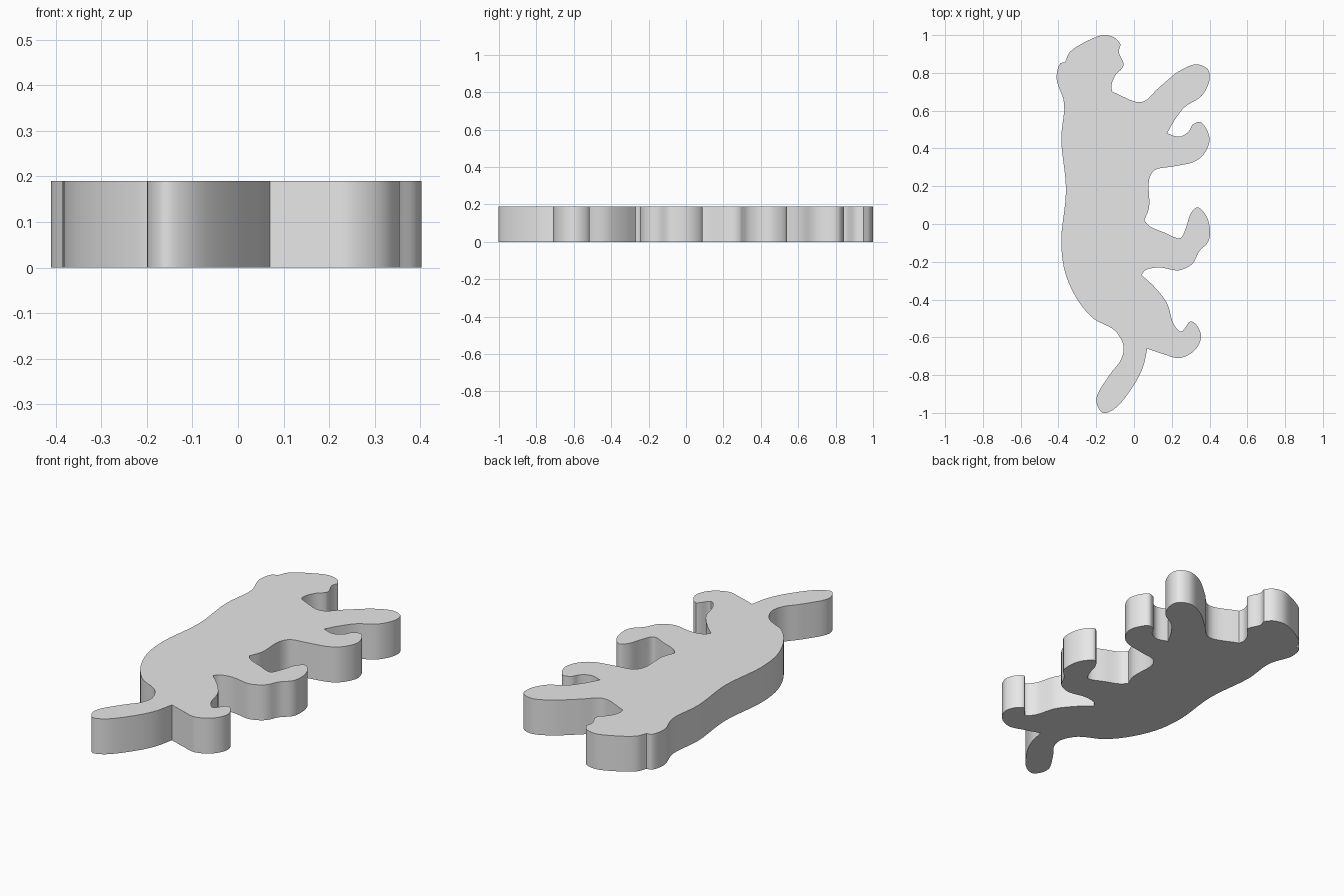
import bpy
import bmesh
import math
from mathutils import Vector

THICKNESS = 0.19
STEPS = 5

# Remove the default object
default_cube = bpy.data.objects.get("Cube")
if default_cube:
    bpy.data.objects.remove(default_cube, do_unlink=True)


# Outline stretches, clockwise from the nose; every stretch starts at a crease
face = [(-.07, .95), (-.08, .91), (-.055, .84), (-.1, .785), (-.12, .73)]
raised_paw = [(-.115, .7), (.04, .645), (.13, .72), (.24, .81), (.33, .845),
              (.39, .82), (.4, .765), (.36, .68), (.27, .62), (.215, .55)]
front_paw = [(.175, .48), (.24, .462), (.29, .49), (.31, .525), (.35, .54),
             (.385, .5), (.4, .44), (.37, .37), (.32, .33), (.21, .305),
             (.11, .285), (.08, .235), (.08, .09)]
middle_paw = [(.055, .02), (.08, -.01), (.16, -.045), (.245, -.075),
              (.275, -.02), (.3, .055), (.335, .088), (.375, .055),
              (.4, -.01), (.395, -.09), (.345, -.145), (.31, -.21),
              (.24, -.245), (.13, -.23), (.06, -.245)]
hind_paw = [(.04, -.27), (.105, -.33), (.175, -.42), (.21, -.53),
            (.25, -.57), (.3, -.515), (.335, -.54), (.355, -.6),
            (.32, -.67), (.24, -.71), (.16, -.69)]
tail = [(.07, -.66), (.045, -.765), (-.015, -.875), (-.105, -.98),
        (-.165, -1), (-.2, -.93), (-.13, -.8), (-.07, -.72), (-.055, -.65),
        (-.1, -.565)]
back = [(-.215, -.5), (-.3, -.4), (-.365, -.255), (-.385, -.09),
        (-.36, .18), (-.385, .45), (-.37, .64), (-.41, .77), (-.39, .85)]
crown = [(-.365, .855), (-.34, .91), (-.235, .975), (-.16, 1), (-.1, .985)]


def smooth_run(points):
    """Smooth open curve through the points, without its last point."""
    pts = [Vector(p) for p in points]
    pts = [2 * pts[0] - pts[1]] + pts + [2 * pts[-1] - pts[-2]]
    result = []
    for a, b, c, d in zip(pts, pts[1:], pts[2:], pts[3:]):
        # tangents weighted by spacing, so uneven points do not overshoot
        before, span, after = [math.sqrt((q - p).length)
                               for p, q in ((a, b), (b, c), (c, d))]
        start = (b - a) / before - (c - a) / (before + span) + (c - b) / span
        end = (c - b) / span - (d - b) / (span + after) + (d - c) / after
        start, end = start * span, end * span
        for i in range(STEPS):
            t = i / STEPS
            result.append(b + start * t
                          + (3 * (c - b) - 2 * start - end) * t ** 2
                          + (2 * (b - c) + start + end) * t ** 3)
    return result


def joined_outline(runs):
    """Chain the stretches into one closed loop."""
    loop = []
    for run, following in zip(runs, runs[1:] + runs[:1]):
        loop += smooth_run(run + following[:1])
    return loop


def make_slab(name, outline, height, material):
    """Extrude a closed outline upward from the ground."""
    bm = bmesh.new()
    base = bm.faces.new([bm.verts.new((p.x, p.y, 0)) for p in outline])
    extruded = bmesh.ops.extrude_face_region(bm, geom=[base],
                                             use_keep_orig=True)
    top_verts = [g for g in extruded["geom"]
                 if isinstance(g, bmesh.types.BMVert)]
    bmesh.ops.translate(bm, verts=top_verts, vec=(0, 0, height))
    bmesh.ops.recalc_face_normals(bm, faces=bm.faces)
    mesh = bpy.data.meshes.new(name)
    bm.to_mesh(mesh)
    bm.free()
    mesh.materials.append(material)
    slab = bpy.data.objects.new(name, mesh)
    bpy.context.collection.objects.link(slab)
    return slab


def make_material(name, colour):
    material = bpy.data.materials.new(name)
    material.use_nodes = True
    material.diffuse_color = colour
    shader = material.node_tree.nodes["Principled BSDF"]
    shader.inputs["Base Color"].default_value = colour
    return material


# Flat animal silhouette, smooth along its wall with crisp rims
grey = make_material("light grey", (.8, .8, .8, 1))
# the back flows on from the tail without a crease
outline = joined_outline([face, raised_paw, front_paw, middle_paw,
                          hind_paw, tail + back, crown])
animal = make_slab("animal_silhouette", outline, THICKNESS, grey)

bpy.ops.object.select_all(action="DESELECT")
animal.select_set(True)
bpy.context.view_layer.objects.active = animal
bpy.ops.object.shade_smooth_by_angle(angle=math.radians(35))
